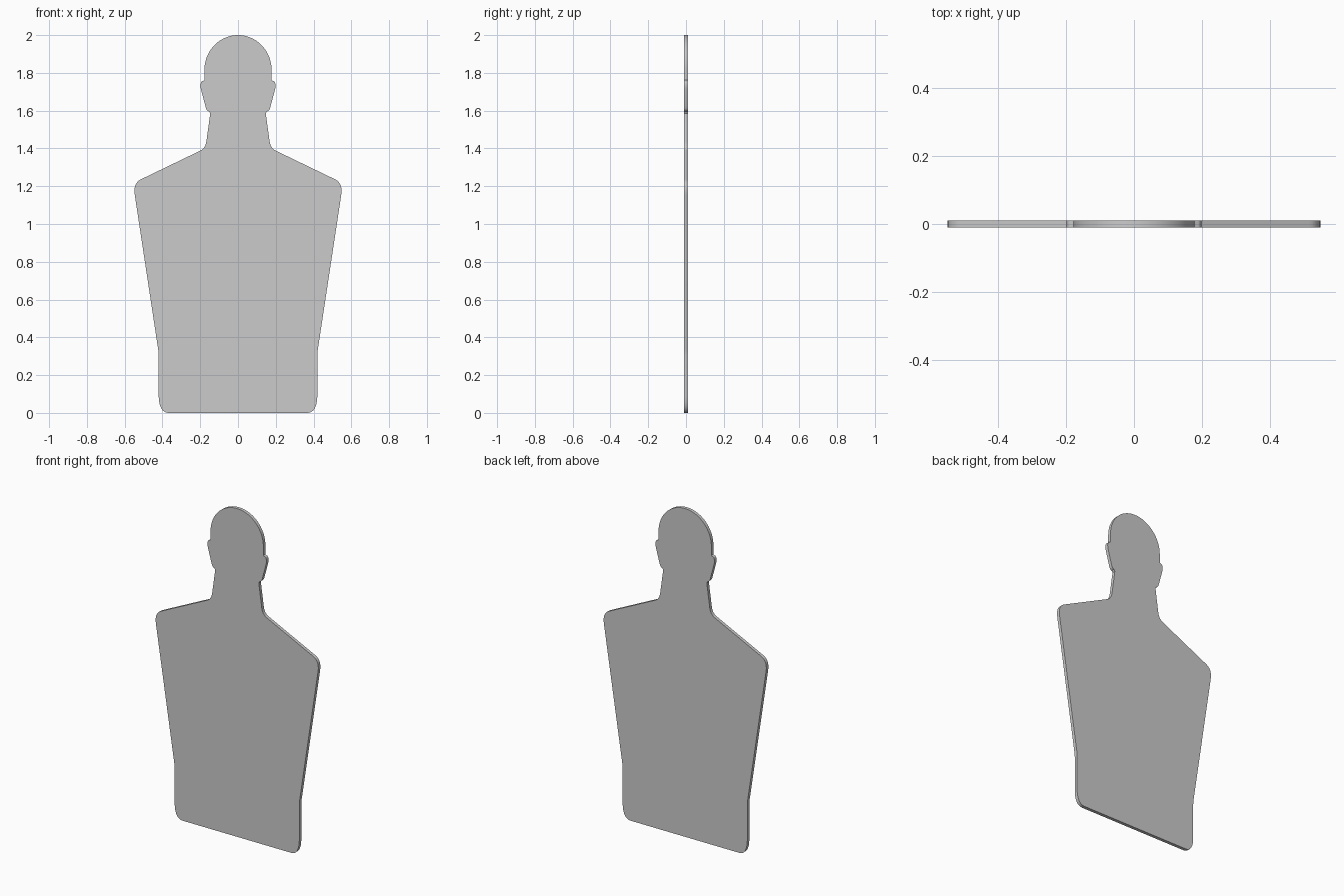
import bpy, bmesh, math

if "Cube" in bpy.data.objects:
    bpy.data.objects.remove(bpy.data.objects["Cube"])

HALF_THICK = 0.01


def rounded(a, c, b, n=6):
    """Rounded corner from a to b, pulled towards corner point c."""
    pts = []
    for i in range(n + 1):
        t = i / n
        pts.append(tuple((1 - t) ** 2 * a[k] + 2 * t * (1 - t) * c[k] + t * t * b[k]
                         for k in range(2)))
    return pts


# Right half of the outline (x, z), from the crown down to the base
half = []
N = 18
for i in range(N + 1):                                   # head dome
    a = math.pi / 2 * (1 - i / N)
    half.append((0.178 * math.cos(a), 1.815 + 0.185 * math.sin(a)))
half += [(0.178, 1.762)]
half += rounded((0.184, 1.758), (0.203, 1.756), (0.197, 1.715))    # ear top
half += rounded((0.172, 1.622), (0.167, 1.598), (0.153, 1.596), 4) # ear lobe and jaw
half += [(0.147, 1.585)]
half += rounded((0.167, 1.44), (0.172, 1.402), (0.2, 1.388))       # base of neck
half += rounded((0.515, 1.236), (0.557, 1.215), (0.546, 1.15), 8)  # shoulder
half += rounded((0.424, 0.345), (0.42, 0.325), (0.42, 0.305), 3)   # waist
half += rounded((0.42, 0.09), (0.418, 0.002), (0.368, 0.0), 8)     # bottom corner

# Mirror into a closed outline (crown point is shared)
outline = half + [(-x, z) for x, z in reversed(half[1:])]

# Flat silhouette board, extruded through its thickness
bm = bmesh.new()
face = bm.faces.new([bm.verts.new((x, -HALF_THICK, z)) for x, z in outline])
ext = bmesh.ops.extrude_face_region(bm, geom=[face], use_keep_orig=True)
verts = [g for g in ext["geom"] if isinstance(g, bmesh.types.BMVert)]
bmesh.ops.translate(bm, verts=verts, vec=(0, 2 * HALF_THICK, 0))
bmesh.ops.recalc_face_normals(bm, faces=bm.faces)
mesh = bpy.data.meshes.new("silhouette_board")
bm.to_mesh(mesh)
bm.free()

board = bpy.data.objects.new("silhouette_board", mesh)
bpy.context.collection.objects.link(board)
bpy.context.view_layer.objects.active = board
board.select_set(True)
bpy.ops.object.shade_smooth_by_angle(angle=math.radians(30))
